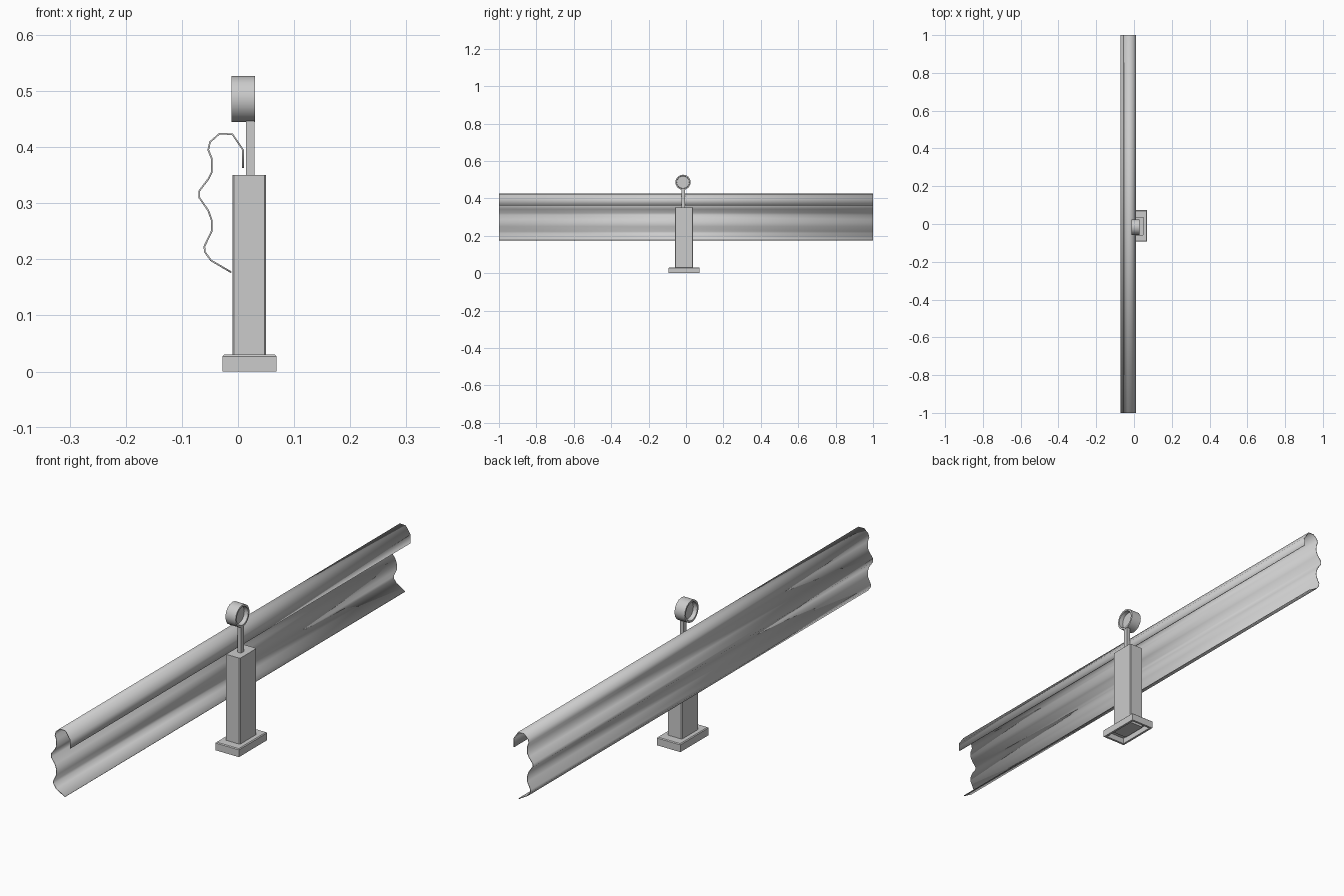
import bpy, bmesh, math

if "Cube" in bpy.data.objects:
    bpy.data.objects.remove(bpy.data.objects["Cube"])

YC = -0.01  # post centre line along y


def finish(name, bm, smooth=None):
    bmesh.ops.recalc_face_normals(bm, faces=bm.faces)
    me = bpy.data.meshes.new(name)
    bm.to_mesh(me)
    bm.free()
    ob = bpy.data.objects.new(name, me)
    bpy.context.collection.objects.link(ob)
    if smooth:
        bpy.ops.object.select_all(action='DESELECT')
        ob.select_set(True)
        bpy.context.view_layer.objects.active = ob
        bpy.ops.object.shade_smooth_by_angle(angle=math.radians(smooth))
    return ob


def box(x0, x1, y0, y1, z0, z1):
    bm = bmesh.new()
    bmesh.ops.create_cube(bm, size=1)
    for v in bm.verts:
        v.co = (x0 + (v.co.x + .5) * (x1 - x0),
                y0 + (v.co.y + .5) * (y1 - y0),
                z0 + (v.co.z + .5) * (z1 - z0))
    return bm


# Corrugated rail: thin profile offset to both sides, extruded along y
profile = [(.009, .363), (.009, .395), (-.010, .423), (-.033, .424), (-.050, .409),
           (-.053, .395), (-.047, .380), (-.047, .355), (-.053, .343), (-.069, .322),
           (-.069, .310), (-.053, .287), (-.047, .270), (-.047, .250), (-.060, .223),
           (-.059, .213), (-.048, .198), (-.012, .177)]
bm = bmesh.new()
rows = [[bm.verts.new((x, y, z)) for x, z in profile] for y in (-1, 1)]
for i in range(len(profile) - 1):
    bm.faces.new((rows[0][i], rows[0][i + 1], rows[1][i + 1], rows[1][i]))
rail = finish("guard_rail", bm, 50)
sol = rail.modifiers.new("thickness", 'SOLIDIFY')
sol.thickness = .003
sol.offset = 0

# Post with chamfered vertical corners
bm = box(-.010, .050, YC - .05, YC + .048, .012, .35)
vertical = [e for e in bm.edges if abs(e.verts[0].co.z - e.verts[1].co.z) > .1]
bmesh.ops.bevel(bm, geom=vertical, offset=.003, segments=1, affect='EDGES')
finish("post", bm)

# Foot with chamfered top and recessed underside
bm = box(-.028, .069, YC - .083, YC + .083, 0, .03)
top = [e for e in bm.edges if min(v.co.z for v in e.verts) > .02]
bmesh.ops.bevel(bm, geom=top, offset=.003, segments=1, affect='EDGES')
under = [f for f in bm.faces if max(v.co.z for v in f.verts) < .001]
bmesh.ops.inset_region(bm, faces=under, thickness=.012)
inner = bmesh.ops.extrude_face_region(bm, geom=under)
bmesh.ops.delete(bm, geom=under, context='FACES_ONLY')
for v in inner["geom"]:
    if isinstance(v, bmesh.types.BMVert):
        v.co.z += .022
finish("foot", bm)

# Reflector stem
finish("reflector_stem", box(.014, .029, YC - .014, YC + .004, .34, .45))

# Round reflector: lathe around x, rim with a recessed face on both sides
section = [(.004, 0), (.004, .033), (-.012, .034), (-.012, .041),
           (.030, .041), (.030, .034), (.014, .033), (.014, 0)]
bm = bmesh.new()
vs = [bm.verts.new((x, YC - .006, .486 + r)) for x, r in section]
es = [bm.edges.new(p) for p in zip(vs, vs[1:])]
bmesh.ops.spin(bm, geom=vs + es, cent=(0, YC - .006, .486), axis=(1, 0, 0),
               angle=math.tau, steps=16, use_merge=True)
bmesh.ops.remove_doubles(bm, verts=bm.verts, dist=.0002)
finish("reflector", bm, 35)
